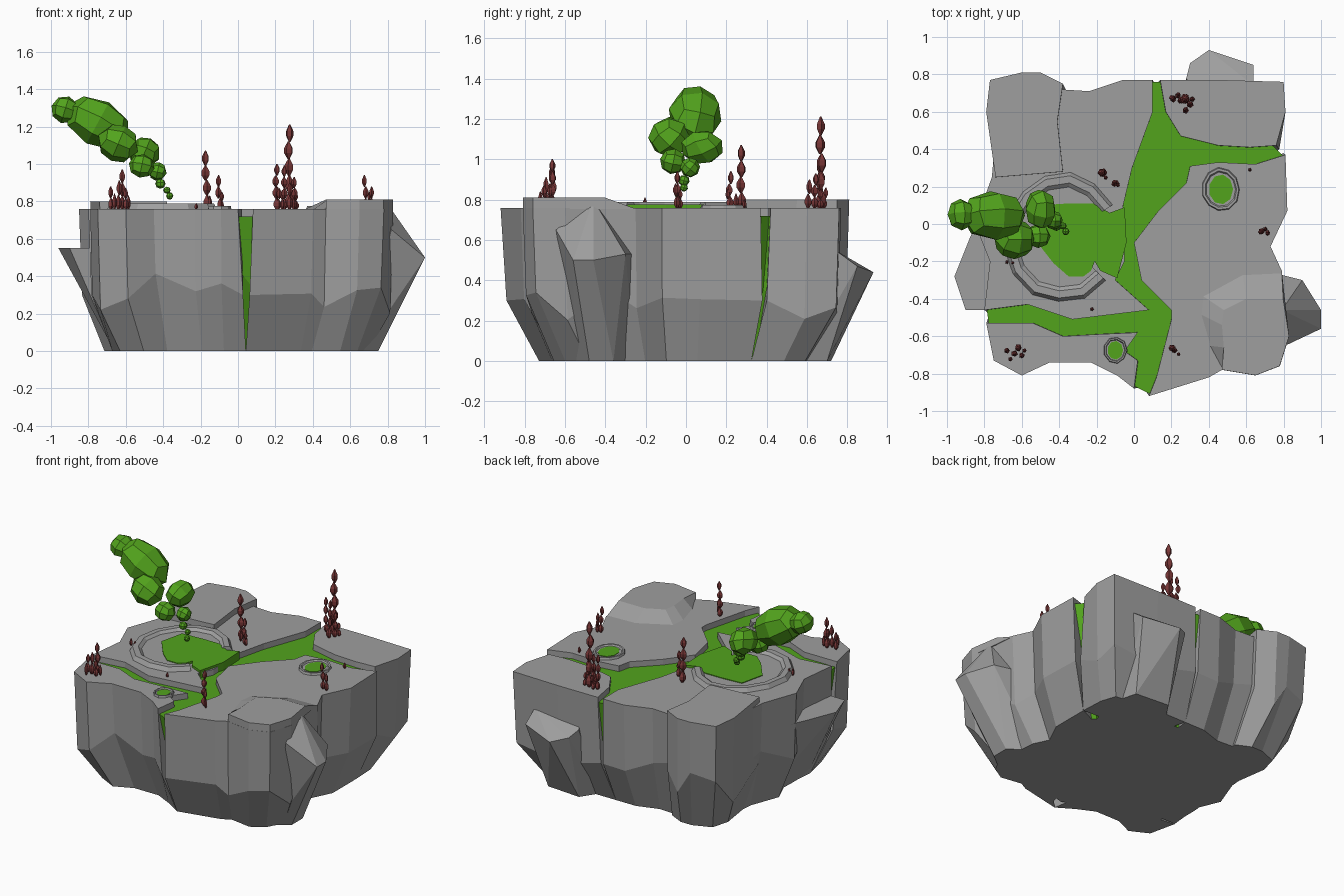
import bpy, bmesh, math, random
from mathutils import Vector, Matrix

random.seed(4)


def mat(name, c):
    m = bpy.data.materials.new(name)
    m.diffuse_color = (*c, 1)
    return m


ROCK = mat("grey rock", (0.345, 0.345, 0.345))
GREEN = mat("toxic green", (0.085, 0.37, 0.012))
RED = mat("dark red", (0.19, 0.038, 0.038))


def finish(name, bm, *mats):
    bmesh.ops.recalc_face_normals(bm, faces=bm.faces)
    me = bpy.data.meshes.new(name)
    bm.to_mesh(me)
    bm.free()
    for m in mats:
        me.materials.append(m)
    ob = bpy.data.objects.new(name, me)
    bpy.context.collection.objects.link(ob)
    return ob


def loft(name, rings, *mats):
    """Skin closed rings of 3D points and cap both ends."""
    bm = bmesh.new()
    vs = [[bm.verts.new(p) for p in r] for r in rings]
    n = len(vs[0])
    for a, b in zip(vs, vs[1:]):
        for i in range(n):
            j = (i + 1) % n
            bm.faces.new((a[i], a[j], b[j], b[i]))
    caps = [bm.faces.new(vs[0]), bm.faces.new(vs[-1])]
    bmesh.ops.recalc_face_normals(bm, faces=bm.faces)
    bmesh.ops.triangulate(bm, faces=caps)
    return finish(name, bm, *mats)


def hull(name, pts):
    bm = bmesh.new()
    for p in pts:
        bm.verts.new(p)
    bmesh.ops.convex_hull(bm, input=bm.verts)
    bmesh.ops.dissolve_limit(bm, angle_limit=0.02, verts=bm.verts, edges=bm.edges)
    return finish(name, bm, ROCK)


# Rock walls: straight down to an uneven shoulder, then tapering to the base
CRACKS = [(0.05, -0.9), (-0.8, -0.5), (0.12, 0.77), (0.82, 0.40)]


def walls(outline, top, s=(1, 1, 1), pinch=True, bottom=0.0):
    rings = [[], [], []]
    for x, y in outline:
        h = math.sin(x * 12.9 + y * 78.2) * 437.58
        zm = 0.2 + 0.26 * (h - math.floor(h))
        cx, cy = x, y
        if pinch:
            for c in CRACKS:
                if math.dist(c, (x, y)) < 0.1:
                    cx, cy = c
                    zm = 0.3
        rings[0].append((x * s[0], y * s[0], top))
        mx, my = x * 0.45 + cx * 0.55, y * 0.45 + cy * 0.55
        rings[1].append((mx * s[1] * 0.98, my * s[1] * 0.98, zm))
        k = s[2] * min(1, 1.06 / math.hypot(cx, cy)) if math.hypot(cx, cy) > 0.5 else s[2]
        rings[2].append((cx * k * 0.84, cy * k * 0.81, bottom))
    return rings


# Four rock plates separated by cracks (outer edge, then edge along the crack)
west_out = [(-0.8, -0.46), (-0.77, -0.2), (-0.85, 0.0), (-0.76, 0.25), (-0.72, 0.7),
            (-0.4, 0.72), (-0.24, 0.71), (-0.06, 0.77), (0.1, 0.77)]
west_in = [(0.1, 0.6), (-0.01, 0.3), (-0.06, 0.09), (-0.05, -0.2), (-0.1, -0.3),
           (0.08, -0.46), (-0.33, -0.51), (-0.57, -0.43)]
north_out = [(0.14, 0.77), (0.45, 0.77), (0.8, 0.76), (0.81, 0.6), (0.76, 0.42)]
north_in = [(0.62, 0.41), (0.45, 0.42), (0.25, 0.47), (0.17, 0.6)]
east_out = [(0.81, 0.37), (0.82, 0.07), (0.73, -0.12), (0.79, -0.25), (0.8, -0.4),
            (0.83, -0.6), (0.78, -0.76), (0.65, -0.81), (0.47, -0.78), (0.4, -0.82),
            (0.08, -0.92)]
east_in = [(0.12, -0.82), (0.2, -0.51), (0.2, -0.46), (0.04, -0.3), (0.0, -0.1),
           (0.13, 0.07), (0.28, 0.22), (0.3, 0.31), (0.45, 0.33), (0.65, 0.32)]
south_out = [(0.0, -0.88), (-0.09, -0.81), (-0.23, -0.74), (-0.45, -0.74),
             (-0.6, -0.81), (-0.75, -0.73), (-0.79, -0.53)]
south_in = [(-0.54, -0.53), (-0.38, -0.6), (-0.2, -0.59), (0.02, -0.58),
            (-0.05, -0.68), (0.02, -0.73)]
for nm, o, i in (("west", west_out, west_in), ("north", north_out, north_in),
                 ("east", east_out, east_in), ("south", south_out, south_in)):
    loft(nm + "_rock_plate", walls(o + i, 0.76), ROCK)

# Green core showing through the cracks, with a grey underside
core = loft("green_core", walls(west_out + north_out + east_out + south_out, 0.72,
                                (0.985, 0.93, 0.87), False, 0.0), GREEN, ROCK)
for p in core.data.polygons:
    if p.normal.z < -0.9:
        p.material_index = 1

# Raised back-left column
block = [(-0.77, 0.77), (-0.6, 0.81), (-0.5, 0.81), (-0.38, 0.75), (-0.41, 0.55),
         (-0.38, 0.28), (-0.74, 0.25), (-0.79, 0.6)]
loft("back_left_column", walls(block, 0.8), ROCK)

# Low mound at the front right, flush with the outer wall
mound = [(0.35, -0.48), (0.36, -0.38), (0.58, -0.26), (0.79, -0.25), (0.829, -0.6),
         (0.779, -0.759), (0.65, -0.809), (0.47, -0.779), (0.4, -0.65)]
mound_top = [(0.47, -0.54), (0.48, -0.46), (0.6, -0.4), (0.797, -0.4)] + mound[4:8] + [(0.48, -0.66)]
loft("front_right_mound", [[(x, y, 0.755) for x, y in mound],
                           [(x, y, 0.81) for x, y in mound_top]], ROCK)

# Leaning side shards
hull("right_shard", [(0.78, -0.27, 0.53), (0.9, -0.3, 0.53), (1, -0.46, 0.5),
                     (1, -0.56, 0.5), (0.82, -0.645, 0.65), (0.79, -0.46, 0.8),
                     (0.75, -0.36, 0), (0.75, -0.48, 0), (0.66, -0.55, 0), (0.6, -0.25, 0)])
hull("left_shard", [(-0.8, 0.1, 0.55), (-0.88, -0.08, 0.55), (-0.96, -0.28, 0.55),
                    (-0.9, -0.46, 0.55), (-0.74, -0.46, 0.55), (-0.66, -0.4, 0),
                    (-0.66, -0.2, 0), (-0.64, 0.08, 0), (-0.55, -0.4, 0)])
hull("back_shard", [(0.28, 0.78, 0.5), (0.3, 0.86, 0.47), (0.4, 0.93, 0.44),
                    (0.64, 0.85, 0.47), (0.64, 0.74, 0.55), (0.3, 0.74, 0.52),
                    (0.24, 0.6, 0), (0.32, 0.72, 0), (0.57, 0.7, 0), (0.6, 0.58, 0)])


# Crater rims: a ridge profile swept round an ellipse, optionally left open
def crater(name, cx, cy, rx, ry, h, n, a0=0, a1=360):
    prof = [(1, 0.75), (0.93, 0.76 + h), (0.82, 0.76 + h), (0.76, 0.76 + h * 0.4),
            (0.35, 0.76 + h * 0.4), (0.35, 0.75)]
    full = a1 - a0 == 360
    bm = bmesh.new()
    cols = []
    for k in range(n if full else n + 1):
        a = math.radians(a0 + (a1 - a0) * k / n)
        j = random.uniform(0.96, 1.03)
        cols.append([bm.verts.new((cx + rx * f * j * math.cos(a),
                                   cy + ry * f * j * math.sin(a), z)) for f, z in prof])
    for k in range(n):
        a, b = cols[k], cols[(k + 1) % len(cols)]
        for i in range(len(prof)):
            m = (i + 1) % len(prof)
            bm.faces.new((a[i], b[i], b[m], a[m]))
    if not full:
        bm.faces.new(cols[0])
        bm.faces.new(cols[-1])
    finish(name, bm, ROCK)


def disc(cx, cy, rx, ry, n=9):
    return [(cx + rx * math.cos(math.tau * k / n), cy + ry * math.sin(math.tau * k / n))
            for k in range(n)]


def pool(name, outline, z):
    loft(name, [[(x, y, z) for x, y in outline], [(x, y, 0.71) for x, y in outline]], GREEN)


crater("big_crater_rim", -0.38, -0.07, 0.32, 0.36, 0.028, 11, 30, 318)
crater("right_crater_rim", 0.465, 0.185, 0.105, 0.12, 0.015, 11)
crater("front_crater_rim", -0.1, -0.675, 0.065, 0.075, 0.015, 9)
pool("right_pool", disc(0.465, 0.185, 0.065, 0.08), 0.769)
pool("front_pool", disc(-0.1, -0.675, 0.042, 0.05), 0.769)
# Big pool spilling over the open side of its rim into the crack
pool("big_pool", [(-0.5, 0.1), (-0.35, 0.11), (-0.22, 0.11), (-0.13, 0.06), (-0.05, 0.09),
                  (-0.04, -0.1), (-0.09, -0.29), (-0.18, -0.25), (-0.21, -0.2),
                  (-0.23, -0.25), (-0.27, -0.28), (-0.35, -0.28), (-0.43, -0.21),
                  (-0.54, -0.07)], 0.776)


# Gas plume: faceted quad spheres
def puff(name, c, size, tilt=0.0):
    bm = bmesh.new()
    bmesh.ops.create_cube(bm, size=1)
    bmesh.ops.subdivide_edges(bm, edges=bm.edges, cuts=1, use_grid_fill=True)
    turn = Matrix.Rotation(tilt, 3, 'Y') @ Matrix.Diagonal(size)
    spin = Matrix.Rotation(random.uniform(0, 1.5), 3, 'X')
    for v in bm.verts:
        v.co = turn @ (spin @ v.co.normalized()) + Vector(c)
    finish(name, bm, GREEN)


puffs = [((-0.925, 0.05, 1.29), (0.075, 0.085, 0.075), 0.3),
         ((-0.75, 0.045, 1.22), (0.19, 0.135, 0.13), 0.5),
         ((-0.64, -0.08, 1.11), (0.115, 0.108, 0.1), 0.4),
         ((-0.5, 0.08, 1.06), (0.085, 0.108, 0.088), 0.4),
         ((-0.515, -0.065, 0.99), (0.07, 0.065, 0.065), 0.2),
         ((-0.43, 0.02, 0.96), (0.05, 0.05, 0.05), 0.2),
         ((-0.415, -0.01, 0.895), (0.028,) * 3, 0),
         ((-0.38, -0.01, 0.86), (0.02,) * 3, 0),
         ((-0.365, -0.04, 0.83), (0.02,) * 3, 0)]
for k, (c, s, t) in enumerate(puffs):
    puff(f"gas_puff_{k + 1}", c, s, t)


# Red growths: stacks of faceted beads
def stalk(bm, x, y, top, w):
    n = max(1, round((top - 0.755) / (w * 2.05)))
    step = (top - 0.755) / n
    for k in range(n):
        ox, oy = random.uniform(-0.005, 0.005), random.uniform(-0.005, 0.005)
        r = w * (0.54 if k < n - 1 else 0.45)
        z = 0.755 + step * k
        rings = [[bm.verts.new((x + ox + r * f * math.cos(math.tau * i / 5 + k),
                                y + oy + r * f * math.sin(math.tau * i / 5 + k), z + step * t))
                  for i in range(5)] for f, t in ((0.25, 0), (1, 0.35), (1, 0.62), (0.18, 1.02))]
        for a, b in zip(rings, rings[1:]):
            for i in range(5):
                j = (i + 1) % 5
                bm.faces.new((a[i], a[j], b[j], b[i]))
        bm.faces.new(rings[0])
        bm.faces.new(rings[-1])


clusters = {
    "back_growth": [(0.275, 0.67, 1.21, 0.046), (0.25, 0.66, 0.99, 0.03), (0.3, 0.64, 0.93, 0.032),
                    (0.28, 0.61, 0.9, 0.032), (0.31, 0.67, 0.85, 0.027), (0.235, 0.69, 0.86, 0.027),
                    (0.205, 0.67, 1.0, 0.03)],
    "middle_growth": [(-0.17, 0.275, 1.07, 0.042), (-0.1, 0.22, 0.94, 0.032),
                      (-0.15, 0.25, 0.83, 0.027), (-0.085, 0.21, 0.85, 0.024)],
    "front_left_growth": [(-0.615, -0.66, 0.97, 0.034), (-0.64, -0.69, 0.91, 0.032),
                          (-0.68, -0.68, 0.88, 0.03), (-0.6, -0.7, 0.87, 0.03),
                          (-0.66, -0.72, 0.84, 0.028), (-0.59, -0.68, 0.83, 0.028)],
    "front_growth": [(0.205, -0.66, 1.0, 0.034), (0.22, -0.68, 0.87, 0.028), (0.24, -0.7, 0.82, 0.022)],
    "right_growth": [(0.68, -0.04, 0.94, 0.03), (0.71, -0.05, 0.88, 0.027), (0.7, -0.03, 0.85, 0.022)],
    "small_growths": [(-0.68, -0.205, 0.81, 0.022), (-0.65, -0.205, 0.8, 0.022),
                      (0.615, 0.285, 0.8, 0.022), (-0.22, -0.46, 0.79, 0.022)],
}
for nm, items in clusters.items():
    bm = bmesh.new()
    for it in items:
        stalk(bm, *it)
    finish(nm, bm, RED)
